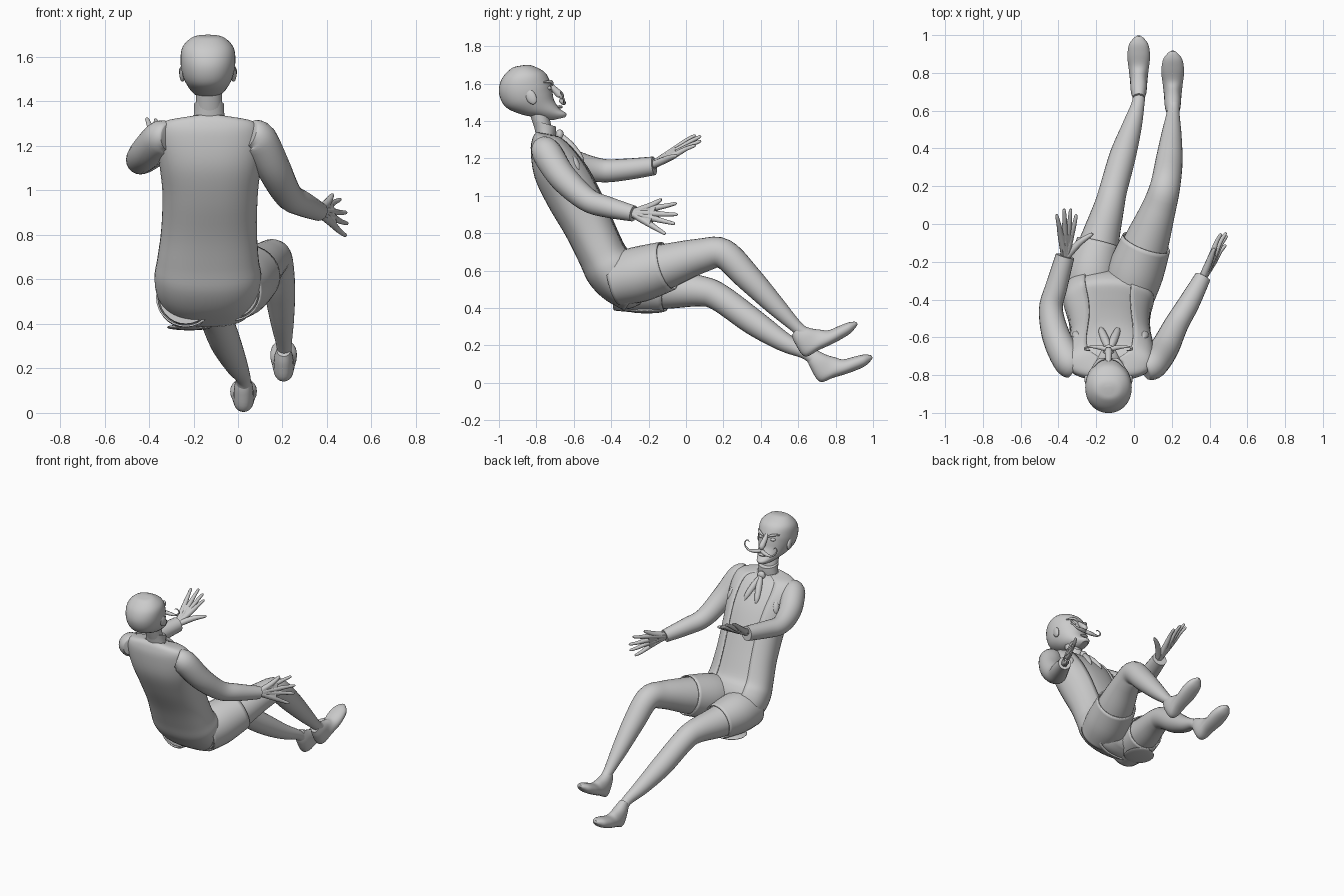
import bpy, bmesh, math
from mathutils import Vector as V

CX = -0.13  # centre line of the body


def spline(rows, n):
    """Catmull-Rom resampling of equal-length tuples."""
    out = []
    for i in range(len(rows) - 1):
        a, b, c, d = (rows[max(0, min(len(rows) - 1, i + k))] for k in (-1, 0, 1, 2))
        for s in range(n):
            t = s / n
            out.append([0.5 * (2*q + (r-p)*t + (2*p-5*q+4*r-w)*t*t + (3*q-p-3*r+w)*t**3)
                        for p, q, r, w in zip(a, b, c, d)])
    return out + [list(rows[-1])]


def skin(name, rings, closed=True, caps=True, thick=0):
    bm = bmesh.new()
    vs = [[bm.verts.new(p) for p in r] for r in rings]
    m = len(vs[0])
    for a, b in zip(vs, vs[1:]):
        for j in range(m if closed else m - 1):
            k = (j + 1) % m
            bm.faces.new((a[j], a[k], b[k], b[j]))
    if caps:
        bm.faces.new(vs[0])
        bm.faces.new(vs[-1])
    return finish(name, bm, thick)


def finish(name, bm, thick=0):
    bmesh.ops.recalc_face_normals(bm, faces=bm.faces)
    me = bpy.data.meshes.new(name)
    bm.to_mesh(me)
    bm.free()
    ob = bpy.data.objects.new(name, me)
    bpy.context.collection.objects.link(ob)
    if thick:
        mod = ob.modifiers.new("thickness", 'SOLIDIFY')
        mod.thickness = thick
    return ob


def loft(name, rows, power=0.9, gap=0, n=5, m=36, caps=True, thick=0):
    """Rows: back y,z, front y,z, centre x, half width. gap = open angle at the front."""
    rings = []
    for by, bz, fy, fz, cx, hw in spline(rows, n):
        ring = []
        for j in range(m + (1 if gap else 0)):
            a = math.radians(gap + (360 - 2 * gap) * j / m)
            c = math.copysign(abs(math.cos(a)) ** power, math.cos(a))
            s = math.copysign(abs(math.sin(a)) ** power, math.sin(a))
            ring.append(V((cx + hw * s, (by+fy)/2 + (fy-by)/2*c, (bz+fz)/2 + (fz-bz)/2*c)))
        rings.append(ring)
    return skin(name, rings, not gap, caps and not gap, thick)


def tube(name, rows, ref=(0, 0, 1), n=5, m=20, caps=True, thick=0):
    """Rows: x, y, z, radius."""
    pts = spline(rows, n)
    rings = []
    for i, p in enumerate(pts):
        t = V(pts[min(i+1, len(pts)-1)][:3]) - V(pts[max(i-1, 0)][:3])
        s = t.cross(V(ref)).normalized()
        u = s.cross(t).normalized()
        rings.append([V(p[:3]) + p[3] * (s * math.cos(2*math.pi*j/m) + u * math.sin(2*math.pi*j/m))
                      for j in range(m)])
    return skin(name, rings, True, caps, thick)


def ball(name, loc, size, rot=(0, 0, 0)):
    bm = bmesh.new()
    bmesh.ops.create_uvsphere(bm, u_segments=20, v_segments=12, radius=1)
    ob = finish(name, bm)
    ob.location, ob.scale, ob.rotation_euler = loc, size, rot
    return ob


# Jacket: open shell, with the waistcoat and seat as a slightly smaller body inside
body = [(-.80, 1.34, -.71, 1.325, CX, .075), (-.82, 1.31, -.66, 1.31, CX, .20),
        (-.83, 1.24, -.60, 1.26, CX, .235), (-.81, 1.10, -.52, 1.16, -.125, .23),
        (-.74, .95, -.45, 1.03, -.125, .215), (-.64, .78, -.38, .87, CX, .215),
        (-.57, .64, -.32, .74, -.135, .228), (-.52, .535, -.28, .70, -.135, .24),
        (-.44, .45, -.25, .65, -.135, .232), (-.33, .385, -.22, .55, -.135, .19)]
loft("jacket", body, .85, gap=28, thick=.01)
inner = []
for by, bz, fy, fz, cx, hw in body + [(-.25, .41, -.2, .5, -.135, .12)]:
    d = (V((fy, fz)) - V((by, bz))).normalized() * .012
    inner.append((by + d.x, bz + d.y, fy - d.x * .7, fz - d.y * .7, cx, hw - .012))
loft("waistcoat_body", inner, .85)
ball("coat_tail", (-.22, -.21, .385), (.10, .10, .014))
for x, r in ((-.305, .5), (.055, -.5)):
    ball("breast_flap", (x, -.59, 1.175), (.022, .018, .045), (.45, 0, r))

# Collar, neck and cravat
loft("collar", [(-.80, 1.31, -.70, 1.30, CX, .072), (-.81, 1.36, -.695, 1.34, CX, .068),
                (-.82, 1.405, -.695, 1.37, CX, .068)], 1, n=3)
loft("neck", [(-.80, 1.33, -.71, 1.32, CX, .058), (-.84, 1.45, -.73, 1.42, CX, .058)], 1)
ball("cravat_knot", (CX, -.675, 1.325), (.028, .022, .03))
for s in (-1, 1):
    tube("cravat_end", [(CX, -.67, 1.325, .012), (CX + s*.02, -.62, 1.27, .022),
                        (CX + s*.04, -.57, 1.21, .018), (CX + s*.045, -.55, 1.18, .006)], (1, 0, 0))

# Head with tapering jaw
loft("head", [(-.90, 1.693, -.86, 1.70, -.135, .02), (-.935, 1.68, -.82, 1.695, -.135, .07),
              (-.985, 1.625, -.755, 1.66, -.135, .115), (-1.0, 1.55, -.725, 1.605, -.135, .123),
              (-.965, 1.475, -.715, 1.56, -.135, .113), (-.88, 1.435, -.705, 1.51, -.135, .09),
              (-.81, 1.42, -.675, 1.465, -.135, .066), (-.765, 1.405, -.64, 1.44, -.135, .042),
              (-.71, 1.405, -.645, 1.42, -.135, .022)], .95)
HX = -.135
tube("nose", [(HX, -.735, 1.60, .012), (HX, -.705, 1.57, .017), (HX, -.672, 1.535, .02),
              (HX, -.675, 1.52, .012)], (1, 0, 0))
ball("lower_lip", (HX, -.675, 1.475), (.03, .016, .009))
for s in (-1, 1):
    ball("ear", (HX + s*.113, -.83, 1.53), (.014, .028, .045), (.5, 0, s*-.2))
    ball("eye", (HX + s*.045, -.735, 1.575), (.02, .016, .012))
    tube("eyebrow", [(HX + s*.018, -.715, 1.593, .005), (HX + s*.05, -.722, 1.61, .009),
                     (HX + s*.085, -.76, 1.607, .004)], (0, 1, 0), m=10)
    tube("moustache", [(HX, -.668, 1.508, .012), (HX + s*.04, -.655, 1.498, .013),
                       (HX + s*.09, -.65, 1.497, .007), (HX + s*.122, -.655, 1.52, .005),
                       (HX + s*.125, -.665, 1.545, .004), (HX + s*.108, -.67, 1.555, .003),
                       (HX + s*.098, -.67, 1.543, .002)], (0, 1, 0), m=10)

# Sleeves
tube("left_sleeve", [(-.31, -.765, 1.24, .06), (-.345, -.73, 1.235, .08), (-.41, -.6, 1.17, .075),
                     (-.44, -.45, 1.135, .063), (-.41, -.33, 1.14, .058), (-.365, -.17, 1.16, .050)])
tube("right_sleeve", [(.055, -.77, 1.255, .06), (.095, -.745, 1.23, .08), (.16, -.66, 1.10, .076),
                      (.225, -.53, .98, .064), (.29, -.42, .94, .057), (.365, -.28, .905, .043)])


def hand(side, wrist, thumb, tips):
    w = V(wrist)
    tips = [V(t) for t in tips]
    nrm = (tips[0] - w).cross(tips[3] - w).normalized()
    bm = bmesh.new()
    across = (tips[3] - tips[0]).normalized()
    for base in [w - across*.02, w + across*.02] + [w.lerp(t, .56) for t in (tips[0], tips[3])]:
        for s in (-1, 1):
            bm.verts.new(base + nrm * s * .016)
    bmesh.ops.convex_hull(bm, input=bm.verts)
    finish(side + "_palm", bm)
    for t in tips:
        tube(side + "_finger", [(*w, .022), (*w.lerp(t, .5), .017), (*(w.lerp(t, .78) + nrm*.004), .012),
                                (*w.lerp(t, .96), .009), (*t, .004)], (.3, .1, 1), n=3, m=12)
    t = V(thumb)
    k = w.lerp(t, .5) + (tips[1] - w) * .06
    tube(side + "_thumb", [(*w, .02), (*k, .018), (*w.lerp(t, .95), .010), (*t, .004)],
         (.3, .1, 1), n=3, m=12)


hand("left", (-.363, -.18, 1.163), (-.22, -.05, 1.215),
     [(-.305, .05, 1.27), (-.335, .08, 1.295), (-.37, .08, 1.32), (-.41, .05, 1.325)])
hand("right", (.36, -.29, .908), (.425, -.13, .98),
     [(.46, -.05, .96), (.487, -.045, .90), (.492, -.06, .85), (.485, -.11, .795)])

# Legs, with the jacket skirt as a looser open sleeve round each thigh
legs = {"left": [(-.235, -.38, .52, .12), (-.22, -.25, .515, .125), (-.185, -.1, .50, .105),
                 (-.135, .08, .49, .082), (-.11, .18, .455, .074), (-.06, .36, .325, .07),
                 (-.01, .52, .22, .052), (.022, .64, .16, .034), (.025, .69, .12, .036)],
        "right": [(-.03, -.38, .55, .125), (.01, -.25, .58, .135), (.065, -.1, .625, .12),
                  (.13, .08, .68, .092), (.165, .2, .69, .08), (.185, .33, .565, .072),
                  (.198, .47, .42, .054), (.207, .59, .30, .034), (.207, .64, .26, .036)]}
for side, rows in legs.items():
    tube(side + "_leg", rows, (1, 0, 0), m=28)
    skirt = [(x, y, z, r + .014) for x, y, z, r in rows[:3]]
    tube(side + "_jacket_skirt", skirt, (1, 0, 0), m=28, caps=False, thick=.008)

# Shoes: sole point, top point, half width
shoe = [(.645, .13, .69, .18, .03), (.665, .08, .75, .15, .042), (.715, .006, .80, .135, .046),
        (.79, .028, .84, .125, .052), (.87, .052, .90, .14, .06), (.95, .085, .945, .15, .052),
        (.985, .115, .975, .15, .03), (.998, .133, .992, .146, .01)]
for side, cx, dy, dz, tilt in (("left", .025, 0, 0, 0), ("right", .205, -.08, .135, .16)):
    loft(side + "_shoe", [(a + dy, b + dz + (a - .715)*tilt, c + dy, d + dz + (c - .715)*tilt, cx, h)
                          for a, b, c, d, h in shoe], .9, m=24)

# Smooth shading with crisp edges
for ob in bpy.context.collection.objects:
    ob.select_set(True)
    bpy.context.view_layer.objects.active = ob
bpy.ops.object.shade_smooth_by_angle(angle=math.radians(40))
